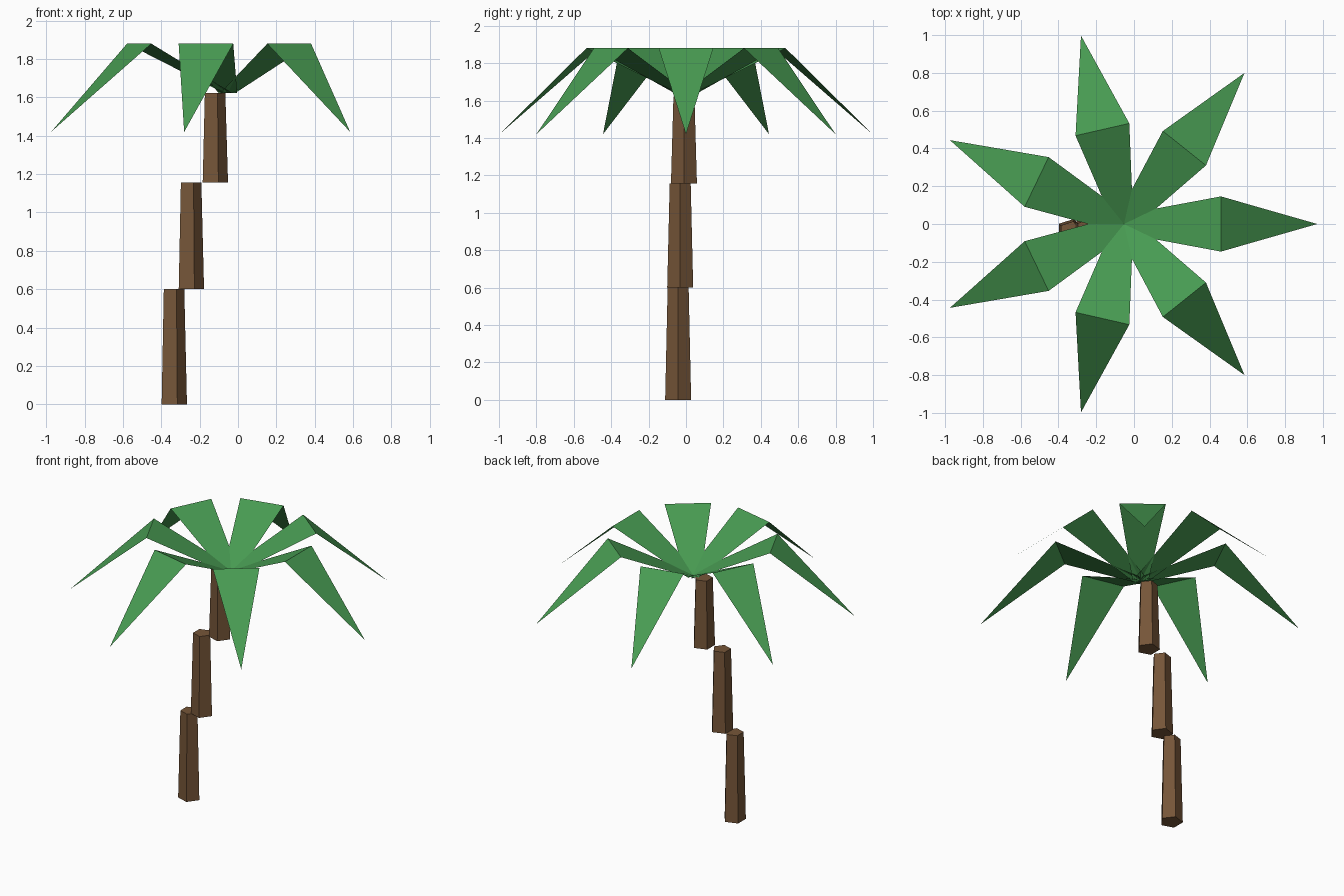
import bpy
from math import cos, sin, tau

cube = bpy.data.objects.get("Cube")
if cube:
    bpy.data.objects.remove(cube, do_unlink=True)


def make_material(name, color):
    mat = bpy.data.materials.new(name)
    mat.use_nodes = True
    mat.diffuse_color = color
    mat.node_tree.nodes["Principled BSDF"].inputs["Base Color"].default_value = color
    return mat


def make_object(name, verts, faces, mat, location):
    mesh = bpy.data.meshes.new(name)
    mesh.from_pydata(verts, [], faces)
    mesh.materials.append(mat)
    obj = bpy.data.objects.new(name, mesh)
    obj.location = location
    bpy.context.collection.objects.link(obj)
    return obj


bark = make_material("bark_brown", (0.18, 0.092, 0.04, 1))
green = make_material("leaf_green", (0.065, 0.33, 0.085, 1))


# Tapered five-sided trunk segment, one corner towards +x
def trunk_segment(name, x, y, bottom, top, sides=5):
    verts = [(r * cos(tau * i / sides), r * sin(tau * i / sides), z)
             for r, z in ((0.073, 0), (0.059, top - bottom)) for i in range(sides)]
    faces = [(i, (i + 1) % sides, sides + (i + 1) % sides, sides + i)
             for i in range(sides)]
    faces += [tuple(reversed(range(sides))), tuple(range(sides, 2 * sides))]
    make_object(name, verts, faces, bark, (x, y, bottom))


trunk_segment("trunk_lower", -0.339, -0.042, 0, 0.6)
trunk_segment("trunk_middle", -0.25, -0.031, 0.6, 1.156)
trunk_segment("trunk_upper", -0.125, -0.011, 1.156, 1.622)

# Folded palm leaves: a rising inner panel and a drooping pointed tip
leaf_count = 7
profile = [(0, -0.05, 0), (0, 0.05, 0),
           (0.513, 0.146, 0.257), (0.513, -0.146, 0.257),
           (1.023, 0, -0.203)]
for n in range(leaf_count):
    leaf = make_object(f"leaf_{n + 1}", profile, [(0, 3, 2, 1), (3, 4, 2)],
                       green, (-0.053, 0, 1.623))
    leaf.rotation_euler.z = tau * n / leaf_count
